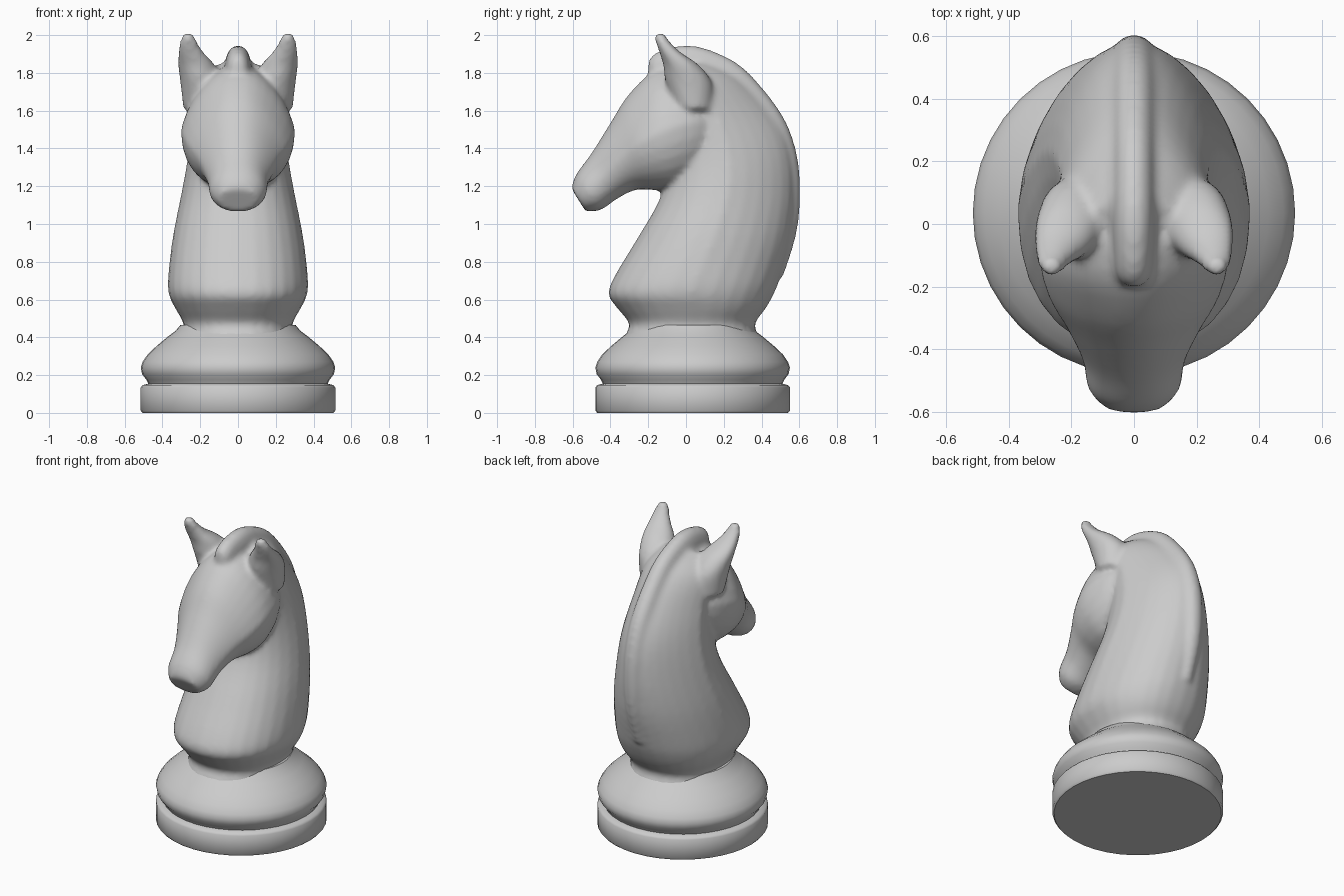
import bpy, bmesh, math
from mathutils import Vector

RING = 28
STEPS = 4


def catmull(p0, p1, p2, p3, t):
    return [0.5 * (2 * b + (c - a) * t + (2 * a - 5 * b + 4 * c - d) * t * t
                   + (3 * b - a - 3 * c + d) * t ** 3)
            for a, b, c, d in zip(p0, p1, p2, p3)]


def spow(v, e):
    return math.copysign(abs(v) ** e, v)


def loft(bm, sections, side=1, power=0.9):
    """Each section: y,z of edge A, y,z of edge B, half width, narrowing at B, x centre."""
    n = len(sections)
    fine = []
    for i in range(n - 1):
        pts = [sections[max(i - 1, 0)], sections[i], sections[i + 1], sections[min(i + 2, n - 1)]]
        fine += [catmull(*pts, k / STEPS) for k in range(STEPS)]
    fine.append(sections[-1])
    rings = []
    for ya, za, yb, zb, w, taper, cx in fine:
        ring = []
        for k in range(RING):
            a = 2 * math.pi * k / RING
            c, s = spow(math.cos(a), power), spow(math.sin(a), power)
            u = (s + 1) / 2
            x = cx + w * c * (1 - taper * max(0, s))
            ring.append(bm.verts.new((side * x, ya + (yb - ya) * u, za + (zb - za) * u)))
        rings.append(ring)
    faces = [bm.faces.new(rings[0]), bm.faces.new(rings[-1])]
    for r0, r1 in zip(rings, rings[1:]):
        for k in range(RING):
            j = (k + 1) % RING
            faces.append(bm.faces.new((r0[k], r0[j], r1[j], r1[k])))
    bmesh.ops.recalc_face_normals(bm, faces=faces)


def make_object(name, bm):
    me = bpy.data.meshes.new(name)
    bm.to_mesh(me)
    bm.free()
    ob = bpy.data.objects.new(name, me)
    bpy.context.collection.objects.link(ob)
    return ob


# Turned base
profile = [(0, 0), (0.505, 0), (0.515, 0.012), (0.515, 0.135), (0.505, 0.147), (0.475, 0.155),
           (0.485, 0.175), (0.508, 0.205), (0.515, 0.24), (0.505, 0.27), (0.478, 0.31),
           (0.43, 0.355), (0.37, 0.405), (0.33, 0.435), (0.305, 0.465), (0, 0.47)]
bm = bmesh.new()
vs = [bm.verts.new((r, 0, z)) for r, z in profile]
es = [bm.edges.new(p) for p in zip(vs, vs[1:])]
bmesh.ops.spin(bm, geom=vs + es, cent=(0, 0, 0), axis=(0, 0, 1), angle=2 * math.pi, steps=40)
bmesh.ops.remove_doubles(bm, verts=bm.verts, dist=1e-4)
bmesh.ops.recalc_face_normals(bm, faces=bm.faces)
base = make_object("turned_base", bm)
base.location.y = 0.035

bm = bmesh.new()

# Neck and chest: front edge, back edge
loft(bm, [
    (-0.33, 0.40, 0.39, 0.40, 0.300, 0.00, 0),
    (-0.30, 0.47, 0.365, 0.47, 0.288, 0.00, 0),
    (-0.36, 0.55, 0.42, 0.55, 0.330, 0.00, 0),
    (-0.41, 0.625, 0.46, 0.62, 0.365, 0.05, 0),
    (-0.38, 0.72, 0.50, 0.72, 0.370, 0.10, 0),
    (-0.26, 0.92, 0.56, 0.95, 0.345, 0.20, 0),
    (-0.14, 1.13, 0.58, 1.20, 0.300, 0.30, 0),
    (-0.10, 1.30, 0.55, 1.42, 0.265, 0.35, 0),
    (-0.10, 1.50, 0.45, 1.60, 0.240, 0.40, 0),
    (-0.10, 1.68, 0.28, 1.78, 0.220, 0.40, 0),
    (-0.10, 1.78, 0.10, 1.87, 0.150, 0.40, 0)])

# Head: jaw edge, brow edge
loft(bm, [
    (0.17, 1.38, 0.22, 1.68, 0.17, 0.3, 0),
    (0.08, 1.25, 0.05, 1.83, 0.265, 0.3, 0),
    (-0.05, 1.185, -0.15, 1.82, 0.302, 0.3, 0),
    (-0.16, 1.18, -0.30, 1.69, 0.275, 0.35, 0),
    (-0.27, 1.18, -0.40, 1.535, 0.215, 0.3, 0),
    (-0.37, 1.13, -0.50, 1.375, 0.165, 0.2, 0),
    (-0.45, 1.075, -0.58, 1.265, 0.150, 0.1, 0),
    (-0.53, 1.065, -0.608, 1.19, 0.105, 0.1, 0)])

# Mane: inner edge, outer edge
loft(bm, [
    (-0.12, 1.76, -0.20, 1.785, 0.050, 0, 0),
    (-0.06, 1.74, -0.195, 1.87, 0.062, 0, 0),
    (-0.01, 1.72, -0.13, 1.92, 0.066, 0, 0),
    (0.03, 1.70, 0.00, 1.945, 0.070, 0, 0),
    (0.08, 1.68, 0.13, 1.92, 0.070, 0, 0),
    (0.20, 1.62, 0.305, 1.825, 0.070, 0, 0),
    (0.33, 1.48, 0.495, 1.60, 0.070, 0, 0),
    (0.40, 1.33, 0.58, 1.40, 0.070, 0, 0),
    (0.42, 1.16, 0.605, 1.18, 0.070, 0, 0),
    (0.42, 0.98, 0.585, 0.95, 0.065, 0, 0),
    (0.38, 0.80, 0.515, 0.72, 0.050, 0, 0)])

# Ears: front edge, rear edge, mirrored
for side in (1, -1):
    loft(bm, [
        (-0.06, 1.62, 0.14, 1.60, 0.100, 0, 0.19),
        (-0.11, 1.76, 0.14, 1.74, 0.105, 0, 0.20),
        (-0.12, 1.84, 0.07, 1.84, 0.098, 0, 0.22),
        (-0.145, 1.92, -0.03, 1.91, 0.065, 0, 0.252),
        (-0.165, 1.98, -0.09, 1.97, 0.042, 0, 0.263),
        (-0.155, 2.015, -0.115, 2.01, 0.022, 0, 0.265)], side, 1.0)

body = make_object("horse_head_and_neck", bm)

# Blend the parts into one carved form
remesh = body.modifiers.new("blend", 'REMESH')
remesh.mode = 'VOXEL'
remesh.voxel_size = 0.016
remesh.use_smooth_shade = True
smooth = body.modifiers.new("soften", 'SMOOTH')
smooth.factor = 0.5
smooth.iterations = 7

# Smooth shading
for ob, angle in ((base, 40), (body, 80)):
    bpy.ops.object.select_all(action='DESELECT')
    ob.select_set(True)
    bpy.context.view_layer.objects.active = ob
    bpy.ops.object.shade_smooth_by_angle(angle=math.radians(angle))
